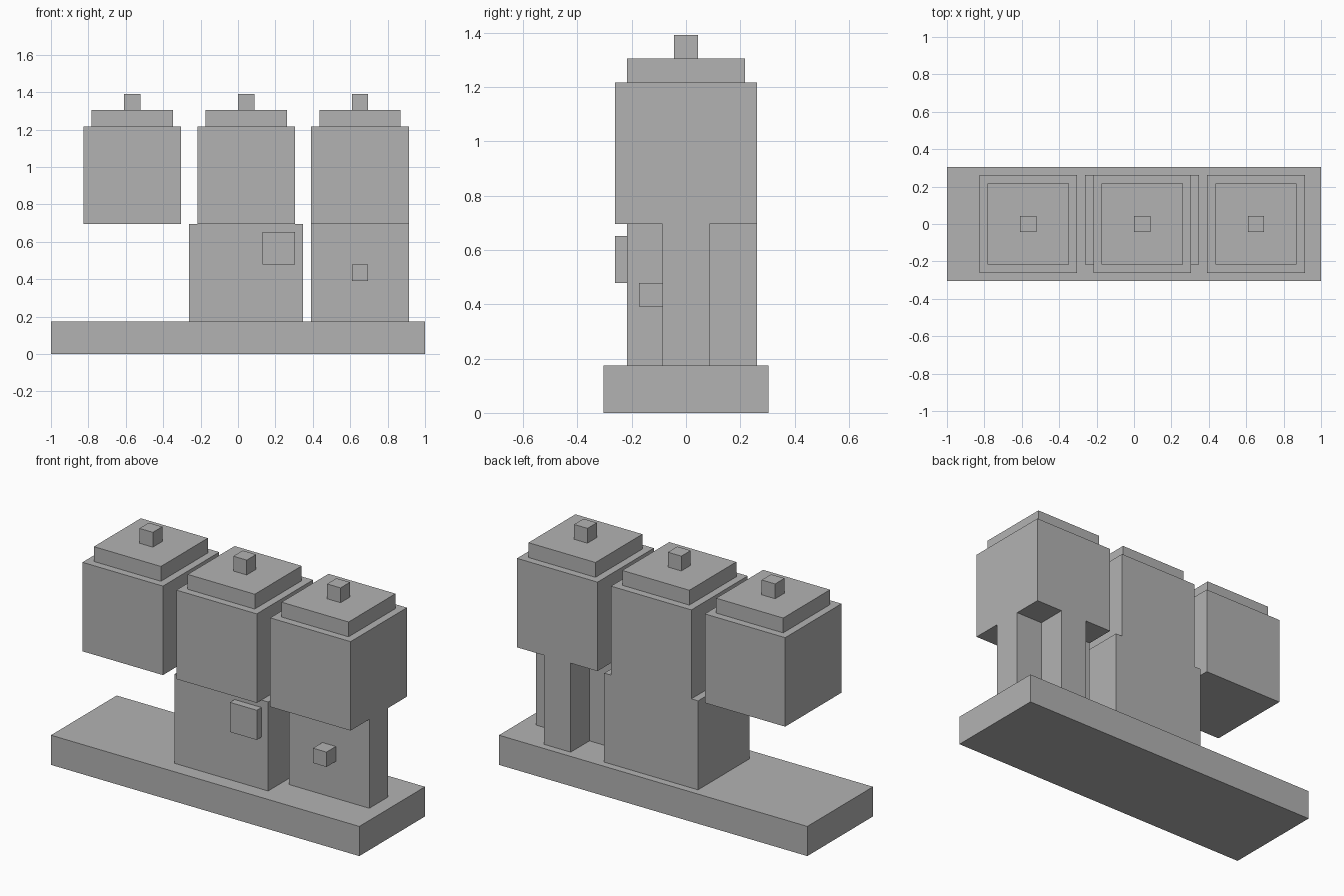
import bpy
import bmesh
from mathutils import Vector

default = bpy.data.objects.get("Cube")
if default:
    bpy.data.objects.remove(default, do_unlink=True)

U = 2 / 23  # one building unit; the base is 23 units long

grey = bpy.data.materials.new("plain grey")
grey.use_nodes = True
GREY = (0.45, 0.45, 0.45, 1)
grey.diffuse_color = GREY
grey.node_tree.nodes["Principled BSDF"].inputs["Base Color"].default_value = GREY


def finish(name, bm):
    mesh = bpy.data.meshes.new(name)
    bmesh.ops.recalc_face_normals(bm, faces=bm.faces)
    bm.to_mesh(mesh)
    bm.free()
    mesh.materials.append(grey)
    obj = bpy.data.objects.new(name, mesh)
    bpy.context.scene.collection.objects.link(obj)
    return obj


def box(name, x, y, z):
    """Box from (low, high) ranges in units."""
    bm = bmesh.new()
    bmesh.ops.create_cube(bm, size=1)
    low, high = (Vector(c) * U for c in zip(x, y, z))
    bmesh.ops.scale(bm, vec=high - low, verts=bm.verts)
    bmesh.ops.translate(bm, vec=(low + high) / 2, verts=bm.verts)
    return finish(name, bm)


def prism(name, outline, z):
    """Vertical extrusion of an outline in units."""
    bm = bmesh.new()
    face = bm.faces.new([bm.verts.new((px * U, py * U, z[0] * U)) for px, py in outline])
    top = bmesh.ops.extrude_face_region(bm, geom=[face])["geom"]
    verts = [v for v in top if isinstance(v, bmesh.types.BMVert)]
    bmesh.ops.translate(bm, vec=(0, 0, (z[1] - z[0]) * U), verts=verts)
    if face.is_valid and len(face.edges[0].link_faces) < 2:
        bm.faces.new(list(reversed(face.verts)))
    return finish(name, bm)


# Base slab
box("base", (-11.5, 11.5), (-3.5, 3.5), (0, 2))

# Three identical heads, each with a stepped lid and a small stud
for side, cx in (("right", -6.5), ("middle", 0.5), ("left", 7.5)):
    for part, half, z in (("head", 3, (8, 14)), ("lid", 2.5, (14, 15)), ("stud", 0.5, (15, 16))):
        box(f"{side}_{part}", (cx - half, cx + half), (-half, half), z)

# Middle body with its raised square badge
box("middle_body", (-3, 4), (-2.5, 3), (2, 8))
box("middle_badge", (1.5, 3.5), (-3, -2.5), (5.5, 7.5))

# Left body: wide front wall with a narrow rear arm, and a button
half_outline = [(3, -1), (3, 1), (1, 1), (1, 3)]
outline = half_outline + [(-px, py) for px, py in reversed(half_outline)]
prism("left_body", [(px + 7.5, py) for px, py in outline], (2, 8))
box("left_button", (7, 8), (-2, -1), (4.5, 5.5))
